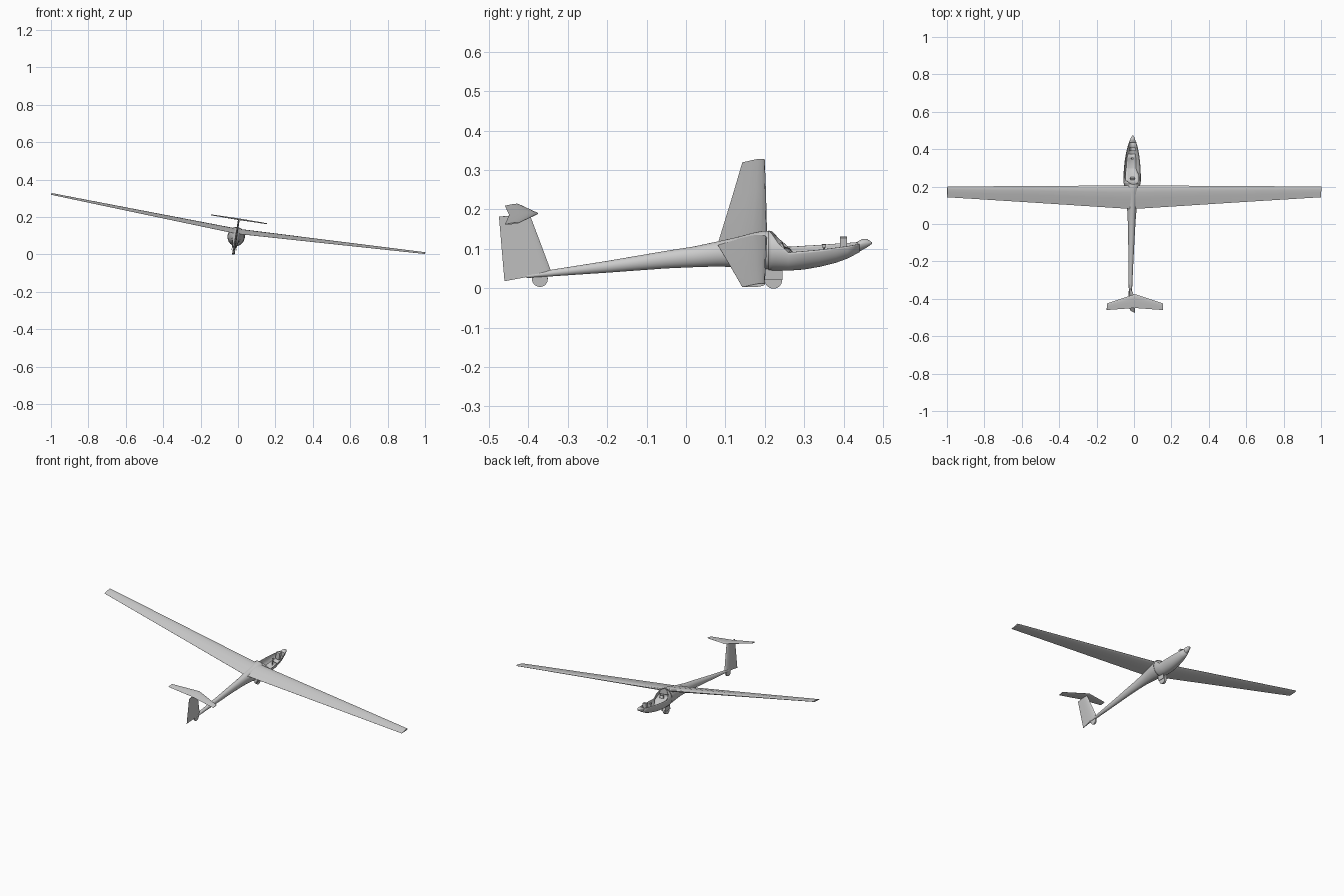
import bpy, bmesh, math
from mathutils import Matrix, Vector

if "Cube" in bpy.data.objects:
    bpy.data.objects.remove(bpy.data.objects["Cube"])

# whole glider rests on its main wheel, banked onto the right wing tip
POSE = Matrix.Translation((-0.025, 0, 0)) @ Matrix.Rotation(math.radians(9), 4, 'Y')


def finish(name, bm, smooth=35):
    bmesh.ops.remove_doubles(bm, verts=bm.verts, dist=1e-5)
    bmesh.ops.recalc_face_normals(bm, faces=bm.faces)
    bm.transform(POSE)
    me = bpy.data.meshes.new(name)
    bm.to_mesh(me)
    bm.free()
    ob = bpy.data.objects.new(name, me)
    bpy.context.collection.objects.link(ob)
    bpy.ops.object.select_all(action='DESELECT')
    ob.select_set(True)
    bpy.context.view_layer.objects.active = ob
    if smooth:
        bpy.ops.object.shade_smooth_by_angle(angle=math.radians(smooth))
    return ob


def loft(name, rings, closed=True, caps=True, smooth=35):
    bm = bmesh.new()
    vs = [[bm.verts.new(p) for p in r] for r in rings]
    n = len(vs[0])
    for a, b in zip(vs, vs[1:]):
        for i in range(n if closed else n - 1):
            j = (i + 1) % n
            bm.faces.new((a[i], a[j], b[j], b[i]))
    if caps:
        bm.faces.new(vs[0])
        bm.faces.new(vs[-1])
    return finish(name, bm, smooth)


def hull_ring(y, bottom, mid, top, half, cut=90, n=28):
    # arc around the keel; cut = degrees the side wraps above mid height
    pts = []
    for i in range(n + 1):
        a = math.radians(-180 - cut + (180 + 2 * cut) * i / n)
        s = math.sin(a)
        pts.append((half * math.cos(a), y, mid + s * ((top - mid) if s > 0 else (mid - bottom))))
    return pts


def foil(le, te, thick, up):
    le, te, up = Vector(le), Vector(te), Vector(up)
    shape = [(0, 0), (.03, .45), (.12, .85), (.3, 1), (.55, .75), (.8, .35), (1, .04)]
    loop = shape + [(t, -h) for t, h in shape[:0:-1]]
    return [le.lerp(te, t) + up * h * thick / 2 for t, h in loop]


def box(name, centre, size, tilt=0):
    bm = bmesh.new()
    bmesh.ops.create_cube(bm, size=1, matrix=Matrix.Translation(centre)
                          @ Matrix.Rotation(math.radians(tilt), 4, 'X')
                          @ Matrix.Diagonal((*size, 1)))
    return finish(name, bm, 0)


def cylinder(name, centre, radius, depth, axis='Y', seg=28):
    bm = bmesh.new()
    rot = Matrix.Rotation(math.pi / 2, 4, axis) if axis else Matrix()
    bmesh.ops.create_cone(bm, cap_ends=True, segments=seg, radius1=radius, radius2=radius,
                          depth=depth, matrix=Matrix.Translation(centre) @ rot)
    return finish(name, bm)


# rear fuselage and tail boom: y, bottom, top, half width
boom = [(-.405, .026, .036, .006), (-.35, .030, .046, .009), (-.2, .040, .070, .013),
        (-.05, .051, .096, .018), (.02, .054, .107, .021), (.08, .056, .120, .025),
        (.13, .054, .131, .032), (.17, .051, .142, .039), (.195, .049, .147, .042),
        (.21, .048, .147, .043)]
loft("rear_fuselage", [hull_ring(y, b, (b + t) / 2, t, w)[:-1] for y, b, t, w in boom])

# open cockpit tub: y, bottom, sill, half width, wrap above the sill
tub = [(.21, .048, .0975, .043, 90), (.22, .047, .098, .044, 60), (.235, .047, .098, .045, 28),
       (.26, .047, .099, .045, 0), (.30, .050, .102, .043, 0), (.34, .057, .105, .039, 0),
       (.38, .067, .109, .033, 0), (.41, .078, .112, .026, 0), (.44, .094, .116, .017, 0)]
cockpit = loft("cockpit_tub", [hull_ring(y, b, s, .147, w, c) for y, b, s, w, c in tub],
               closed=False, caps=False)
solid = cockpit.modifiers.new("wall", 'SOLIDIFY')
solid.thickness, solid.offset = .003, 0

# nose cap
nose = [(.435, .091, .112, .119, .019), (.447, .098, .115, .126, .015), (.458, .104, .116, .127, .011),
        (.467, .110, .117, .122, .007), (.472, .114, .1165, .118, .003)]
loft("nose_cap", [hull_ring(*r)[:-1] for r in nose])

# shelf, seat back and seat pan as one bent strip
seat = [(.21, .112, .036), (.235, .104, .037), (.262, .094, .037), (.285, .066, .030),
        (.30, .060, .027), (.35, .070, .025), (.375, .078, .020)]
st = loft("seat", [[(-w, y, z), (-w * .6, y, z - .004), (w * .6, y, z - .004), (w, y, z)]
                   for y, z, w in seat], closed=False, caps=False)
st.modifiers.new("padding", 'SOLIDIFY').thickness = .003

# cockpit fittings
box("headrest", (0, .243, .108), (.022, .010, .016), 25)
box("instrument_panel", (0, .40, .110), (.024, .018, .042))
cylinder("control_stick", (0, .35, .09), .0025, .044, None, 10)
box("stick_grip", (0, .35, .109), (.008, .010, .007))

# wings, tapered with slight dihedral
up = (0, 0, 1)
span = [(-1.012, .2, .170, .143, .163, .008), (-.6, .203, .155, .118, .142, .013),
        (0, .206, .133, .08, .112, .022)]
span += [(-s[0], *s[1:]) for s in span[-2::-1]]
loft("wing", [foil((x, ly, lz), (x, ty, tz), t, up) for x, ly, lz, ty, tz, t in span])

# tail fin with rudder
side = (1, 0, 0)
loft("tail_fin", [foil((0, -.342, .042), (0, -.461, .018), .013, side),
                  foil((0, -.397, .190), (0, -.475, .184), .009, side)])

# T-tail plane
loft("tailplane", [foil((x, ly, .192), (x, ty, .188), t, up) for x, ly, ty, t in
                   ((-.152, -.425, -.460, .004), (0, -.375, -.449, .009), (.152, -.425, -.460, .004))])

# main wheel with doors, and tail wheel
cylinder("main_wheel", (0, .222, .0225), .0225, .014)
for sx, label in ((-1, "left"), (1, "right")):
    box(label + "_wheel_door", (sx * .012, .222, .038), (.0025, .046, .030))
cylinder("tail_wheel", (0, -.371, .024), .020, .009)
